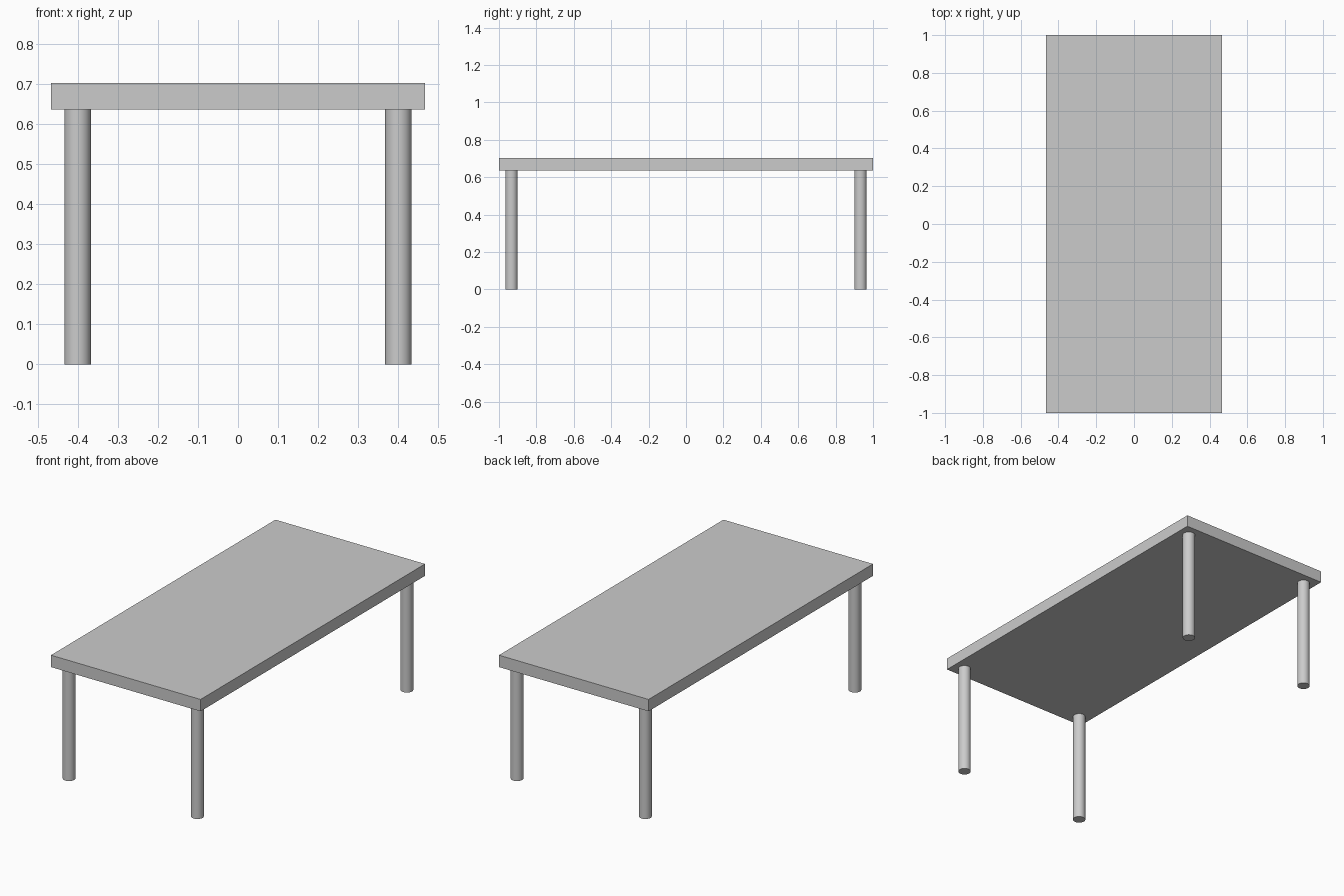
import bpy
import math

if "Cube" in bpy.data.objects:
    bpy.data.objects.remove(bpy.data.objects["Cube"])

TOP_Z, THICK = 0.702, 0.067
LEG_H = TOP_Z - THICK
LEG_R = 0.033

# Table top slab
bpy.ops.mesh.primitive_cube_add(size=1, location=(0, 0, TOP_Z - THICK / 2))
top = bpy.context.object
top.name = "table_top"
top.scale = (0.933, 2.0, THICK)
bpy.ops.object.transform_apply(location=False, rotation=False, scale=True)


# Round leg, standing on the floor and meeting the underside of the top
def add_leg(name, x, y):
    bpy.ops.mesh.primitive_cylinder_add(
        vertices=48, radius=LEG_R, depth=LEG_H, location=(x, y, LEG_H / 2))
    bpy.context.object.name = name
    bpy.ops.object.shade_smooth_by_angle(angle=math.radians(30))


# Four corner legs
for end, y in (("front", -0.933), ("back", 0.933)):
    for side, x in (("left", -0.4), ("right", 0.4)):
        add_leg(f"{end}_{side}_leg", x, y)
